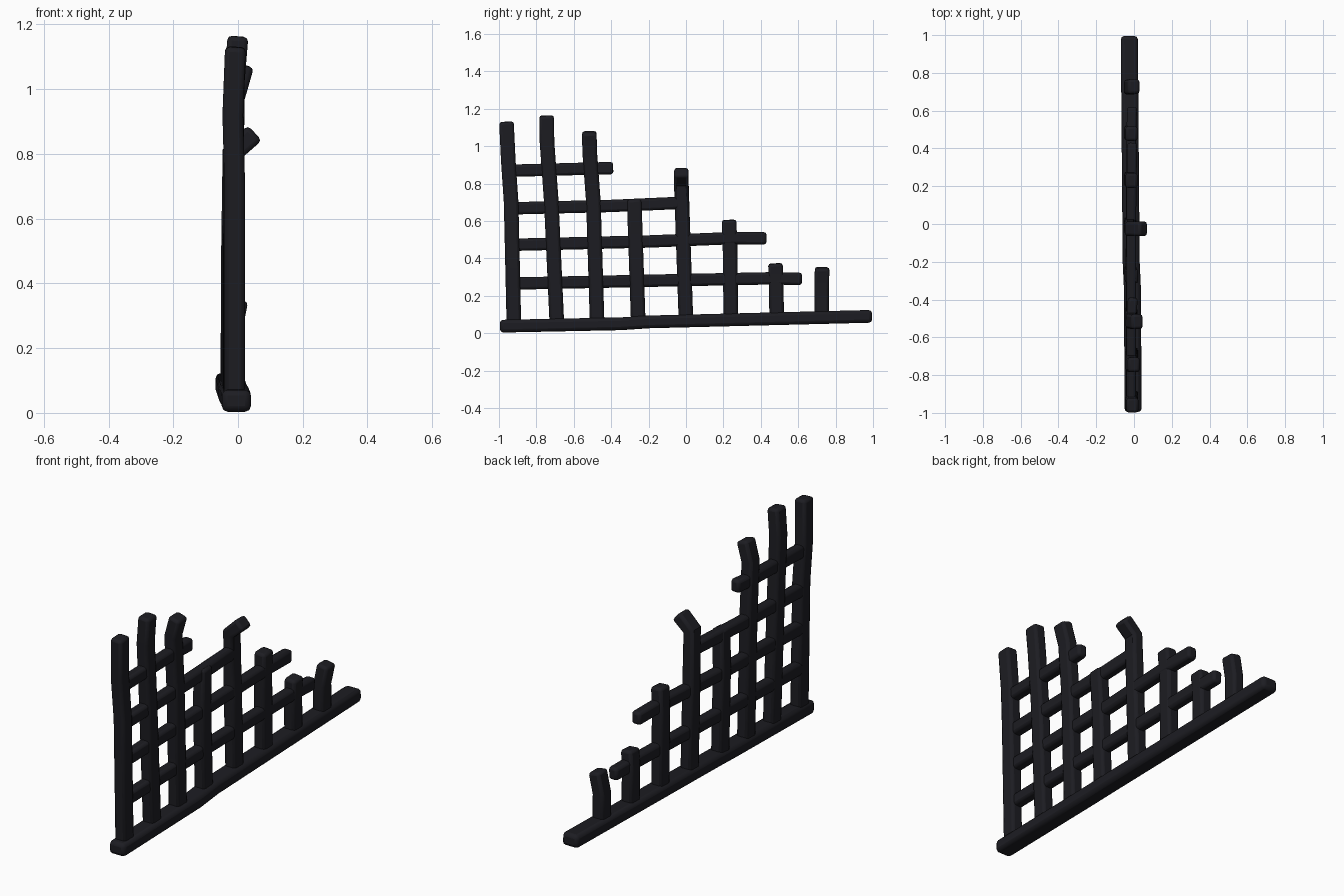
import bpy, bmesh
from mathutils import Vector

iron = bpy.data.materials.new("dark_iron")
iron.diffuse_color = (0.012, 0.012, 0.016, 1)


def bar(name, path, half_x, half_side, bevel=0.014):
    """Sweep a rectangular section along a path lying near the YZ plane."""
    pts = [Vector(p) for p in path]
    along_y = abs(pts[-1].y - pts[0].y) > abs(pts[-1].z - pts[0].z)
    bm = bmesh.new()
    rings = []
    for i, p in enumerate(pts):
        a = (p - pts[i - 1]).normalized() if i else Vector()
        b = (pts[i + 1] - p).normalized() if i < len(pts) - 1 else Vector()
        t = (a + b).normalized()
        ref = Vector((0, 0, 1)) if along_y else Vector((0, 1, 0))
        side = (ref - t * ref.dot(t)).normalized()
        out = t.cross(side).normalized()
        rings.append([bm.verts.new(p + out * half_x * u + side * half_side * v)
                      for u, v in ((-1, -1), (1, -1), (1, 1), (-1, 1))])
    for r, s in zip(rings, rings[1:]):
        for k in range(4):
            bm.faces.new((r[k], r[(k + 1) % 4], s[(k + 1) % 4], s[k]))
    bm.faces.new(rings[0][::-1])
    bm.faces.new(rings[-1])
    bmesh.ops.recalc_face_normals(bm, faces=bm.faces)
    me = bpy.data.meshes.new(name)
    bm.to_mesh(me)
    bm.free()
    me.materials.append(iron)
    ob = bpy.data.objects.new(name, me)
    bpy.context.collection.objects.link(ob)
    # worn, rounded corners
    m = ob.modifiers.new("worn_edges", 'BEVEL')
    m.width = bevel
    m.segments = 2
    m.limit_method = 'ANGLE'
    m.angle_limit = 1.0
    bpy.context.view_layer.objects.active = ob
    ob.select_set(True)
    bpy.ops.object.shade_smooth_by_angle()
    ob.select_set(False)


# Sagging bottom rail
bar("bottom_rail", [(-0.005, -0.995, 0.037), (-0.008, -0.35, 0.05), (-0.015, -0.2, 0.06),
                    (-0.025, 0.995, 0.09)], 0.045, 0.034, 0.018)

# Upright bars with bent, broken tips
uprights = [
    [(-0.010, -0.92, 0.04), (-0.010, -0.935, 0.70), (-0.016, -0.95, 0.92), (-0.008, -0.96, 1.13)],
    [(-0.012, -0.69, 0.04), (-0.014, -0.72, 0.70), (-0.012, -0.743, 1.02), (0.000, -0.745, 1.163)],
    [(-0.014, -0.475, 0.05), (-0.014, -0.495, 0.70), (-0.012, -0.515, 0.97), (0.018, -0.517, 1.075)],
    [(-0.018, -0.255, 0.05), (-0.018, -0.27, 0.5), (-0.010, -0.277, 0.715)],
    [(-0.020, 0.00, 0.06), (-0.020, -0.015, 0.5), (-0.018, -0.025, 0.80), (0.052, -0.025, 0.865)],
    [(-0.020, 0.24, 0.07), (-0.020, 0.235, 0.48), (-0.012, 0.23, 0.605)],
    [(-0.020, 0.485, 0.07), (-0.020, 0.482, 0.28), (-0.012, 0.478, 0.372)],
    [(-0.022, 0.725, 0.07), (-0.022, 0.725, 0.24), (0.000, 0.728, 0.35)],
]
for i, p in enumerate(uprights):
    bar(f"upright_bar_{i + 1}", p, 0.032, 0.039)

# Cross bars, each shorter than the one below
crossbars = [
    [(-0.015, -0.93, 0.265), (-0.018, -0.2, 0.28), (-0.015, 0.45, 0.293), (-0.010, 0.62, 0.29)],
    [(-0.015, -0.94, 0.472), (-0.018, -0.2, 0.49), (-0.012, 0.25, 0.508), (-0.010, 0.43, 0.507)],
    [(-0.015, -0.94, 0.667), (-0.015, -0.4, 0.68), (-0.015, -0.02, 0.697)],
    [(-0.015, -0.95, 0.868), (-0.014, -0.5, 0.88), (-0.006, -0.39, 0.882)],
]
for i, p in enumerate(crossbars):
    bar(f"cross_bar_{i + 1}", p, 0.026, 0.033)
